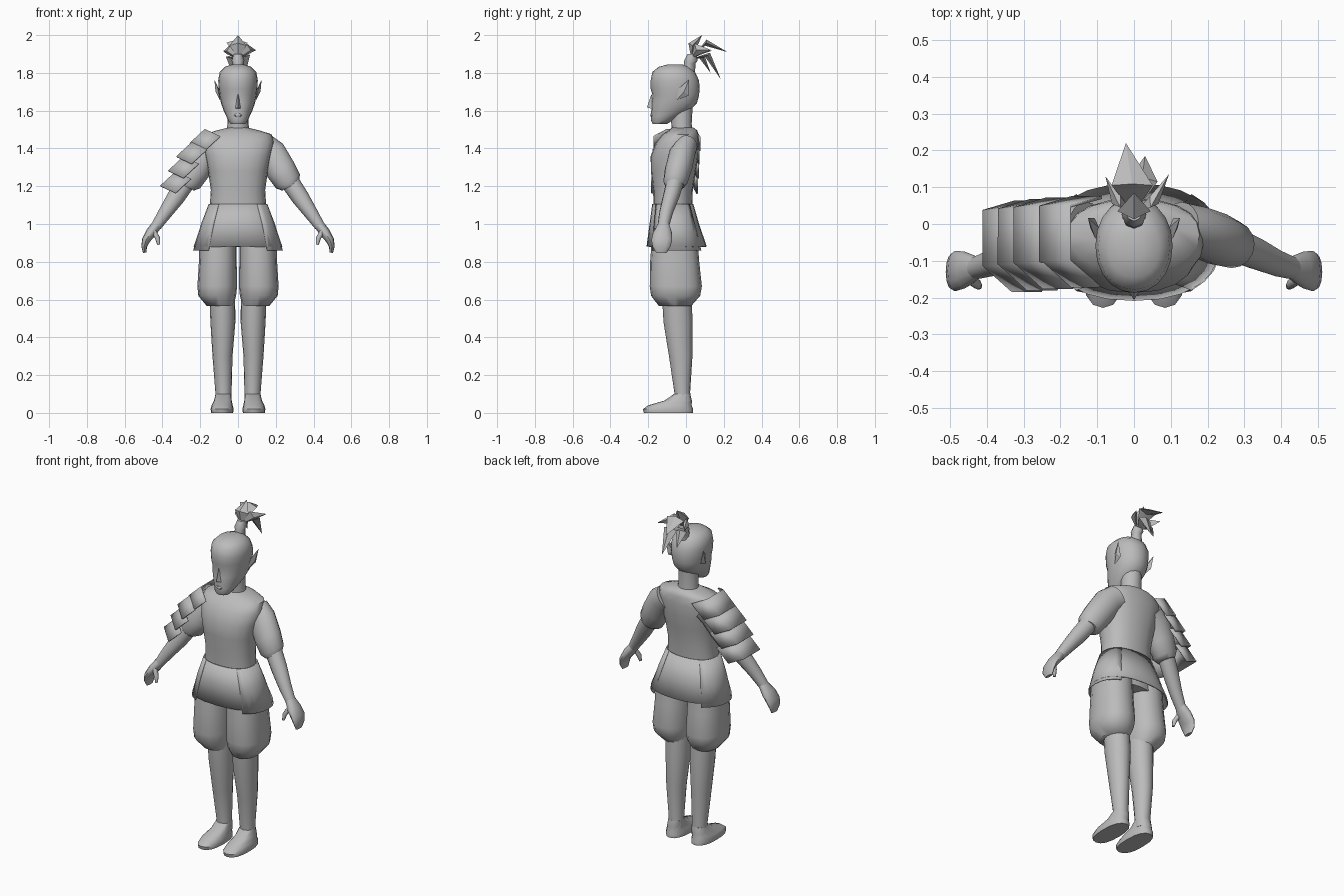
import bpy, bmesh, math
from mathutils import Vector

grey = bpy.data.materials.new("plain_grey")
grey.diffuse_color = (0.5, 0.5, 0.5, 1)
Y = Vector((0, 1, 0))


def finish(name, bm, mirror=False, thick=0, angle=50):
    bmesh.ops.recalc_face_normals(bm, faces=bm.faces[:])
    me = bpy.data.meshes.new(name)
    bm.to_mesh(me)
    bm.free()
    me.materials.append(grey)
    ob = bpy.data.objects.new(name, me)
    bpy.context.collection.objects.link(ob)
    bpy.ops.object.select_all(action='DESELECT')
    ob.select_set(True)
    bpy.context.view_layer.objects.active = ob
    bpy.ops.object.shade_smooth_by_angle(angle=math.radians(angle))
    if thick:
        m = ob.modifiers.new("thickness", 'SOLIDIFY')
        m.thickness = thick
        m.offset = 0
    if mirror:
        ob.modifiers.new("mirror", 'MIRROR')
    return ob


def tube(name, rings, n=16, power=2.0, level=False, caps=True, arc=None, **kw):
    """Loft of rings (x, y, z, half width, half depth); arc gives an open sheet."""
    bm = bmesh.new()
    pts = [Vector(r[:3]) for r in rings]
    loops = []
    for i, r in enumerate(rings):
        d = pts[min(i + 1, len(pts) - 1)] - pts[max(i - 1, 0)]
        u = Vector((1, 0, 0)) if level else d.cross(Y).normalized()
        loop = []
        for k in range(n):
            a = arc[0] + (arc[1] - arc[0]) * k / (n - 1) if arc else math.tau * k / n
            c, s = math.cos(a), math.sin(a)
            c = math.copysign(abs(c) ** (2 / power), c)
            s = math.copysign(abs(s) ** (2 / power), s)
            loop.append(bm.verts.new(pts[i] + u * (c * r[3]) + Y * (s * r[4])))
        loops.append(loop)
    for a, b in zip(loops, loops[1:]):
        for k in range(n - 1 if arc else n):
            j = (k + 1) % n
            bm.faces.new((a[k], a[j], b[j], b[k]))
    if caps and not arc:
        bm.faces.new(loops[0])
        bm.faces.new(loops[-1])
    return finish(name, bm, **kw)


def body(name, rows, **kw):
    """Level loft from rows (z, half width, front y, back y)."""
    return tube(name, [(0, (f + b) / 2, z, w, (b - f) / 2) for z, w, f, b in rows],
                level=True, **kw)


def blade(name, base, mid, tip, width, thick, **kw):
    """Pointed leaf with a ridge on both sides."""
    bm = bmesh.new()
    base, mid, tip, w, t = map(Vector, (base, mid, tip, width, thick))
    b, e = bm.verts.new(base), bm.verts.new(tip)
    ring = [bm.verts.new(mid + o) for o in (w, t, -w, -t)]
    for k in range(4):
        p, q = ring[k], ring[(k + 1) % 4]
        bm.faces.new((b, p, q))
        bm.faces.new((e, q, p))
    return finish(name, bm, angle=20, **kw)


# Tunic top
body("tunic_top", [(1.08, .150, -.172, .032), (1.18, .144, -.174, .036),
                   (1.28, .158, -.186, .052), (1.36, .175, -.187, .066),
                   (1.43, .190, -.160, .069), (1.475, .178, -.125, .066),
                   (1.495, .115, -.092, .060), (1.51, .055, -.075, .040)],
     n=20, power=2.3)

# Skirt with two lower side flaps
skirt = [(1.105, .150, -.176, .036), (1.0, .190, -.190, .066), (.88, .232, -.206, .107)]
body("tunic_skirt", skirt, n=24, power=2.3, caps=False, thick=.006)
flap = [(z - (.02 if i == 2 else 0), w + .003, f - .003, b + .003)
        for i, (z, w, f, b) in enumerate(skirt)]
for side, start in (("left", -.9), ("right", math.pi - .9)):
    body(side + "_skirt_flap", flap, n=9, power=2.3, arc=(start, start + 1.8), thick=.005)
body("hips", [(.88, .17, -.17, .06), (.98, .17, -.17, .05), (1.06, .14, -.16, .02)])

# Baggy shorts, calves and feet
tube("shorts_leg", [(.105, -.06, .93, .098, .12), (.107, -.06, .80, .100, .13),
                    (.110, -.054, .67, .105, .138), (.110, -.055, .62, .100, .130),
                    (.095, -.058, .565, .070, .085)], power=2.3, level=True, mirror=True)
tube("calf", [(.083, -.048, .60, .068, .078), (.080, -.042, .48, .066, .077),
              (.082, -.028, .30, .053, .062), (.077, -.020, .11, .043, .042),
              (.077, -.018, .05, .043, .045)], level=True, mirror=True)
tube("foot", [(.084, -.093, 0, .058, .130), (.084, -.095, .02, .061, .133),
              (.084, -.085, .04, .056, .115), (.080, -.042, .065, .047, .073),
              (.077, -.020, .10, .042, .043)], power=2.4, level=True, mirror=True)

# Sleeves, forearms and hands
tube("sleeve", [(.130, .000, 1.41, .075, .060), (.175, -.020, 1.375, .080, .070),
                (.225, -.040, 1.29, .080, .072), (.265, -.055, 1.225, .073, .065),
                (.278, -.058, 1.20, .050, .050)], mirror=True)
tube("forearm", [(.270, -.055, 1.23, .050, .048), (.330, -.080, 1.14, .047, .044),
                 (.385, -.105, 1.06, .037, .037), (.432, -.120, .99, .028, .031)],
     n=12, mirror=True)
tube("hand", [(.428, -.119, .997, .027, .031), (.460, -.125, .955, .028, .050),
              (.487, -.128, .915, .022, .055), (.497, -.130, .880, .015, .047),
              (.494, -.130, .848, .009, .028)], n=12, mirror=True)
tube("thumb", [(.448, -.148, .965, .014, .016), (.426, -.164, .925, .013, .014),
               (.420, -.170, .890, .007, .008)], n=8, mirror=True)

# Neck and head
body("neck", [(1.48, .062, -.075, .035), (1.53, .056, -.078, .030),
              (1.62, .055, -.085, .035)])
body("head", [(1.530, .038, -.176, -.100), (1.545, .050, -.184, -.075),
              (1.570, .062, -.184, -.030), (1.600, .076, -.184, .020),
              (1.640, .090, -.183, .058), (1.680, .098, -.177, .069),
              (1.715, .102, -.187, .072), (1.760, .105, -.187, .069),
              (1.805, .097, -.178, .048), (1.832, .070, -.145, .016),
              (1.845, .030, -.095, -.020)], n=20, power=2.1)
body("lips", [(1.566, .014, -.186, -.16), (1.575, .026, -.191, -.15),
              (1.584, .014, -.188, -.16)], n=10)

# Nose
nose = bmesh.new()
v = [nose.verts.new(p) for p in ((0, -.182, 1.69), (0, -.207, 1.617),
                                 (.020, -.172, 1.608), (-.020, -.172, 1.608))]
for f in ((0, 1, 2), (0, 3, 1), (1, 3, 2), (0, 2, 3)):
    nose.faces.new([v[i] for i in f])
finish("nose", nose)

# Pointed ears
blade("ear", (.096, -.050, 1.655), (.107, -.010, 1.70), (.125, .016, 1.765),
      (0, .026, -.020), (.012, 0, 0), mirror=True)

# Topknot: tie and leaf-shaped locks
tube("hair_tie", [(0, .012, 1.80, .034, .036), (0, .020, 1.850, .028, .030),
                  (0, .026, 1.865, .034, .036), (0, .032, 1.90, .022, .024)],
     n=8, level=True)
locks = [((0, .035, 1.945), (0, .085, 2.0), (.045, 0, 0), (0, -.022, .012)),
         ((-.005, .105, 1.960), (-.022, .220, 1.91), (.056, 0, 0), (0, .004, .016)),
         ((-.048, .065, 1.925), (-.078, .130, 1.915), (.010, -.020, .026), (.012, .01, .01)),
         ((.055, .065, 1.930), (.095, .135, 1.920), (.010, .020, -.026), (-.012, .01, .01)),
         ((.022, .115, 1.895), (.030, .185, 1.765), (.042, 0, 0), (0, .012, .012)),
         ((-.028, .085, 1.885), (-.030, .130, 1.80), (.036, 0, 0), (0, .012, .010))]
for i, (mid, tip, w, t) in enumerate(locks):
    blade(f"hair_lock_{i + 1}", (0, .028, 1.875), mid, tip, w, t)

# Overlapping shoulder plates on one arm
up, inward = Vector((.59, 0, .81)), Vector((.90, 0, -.42))
section = [(-.182, .088), (-.112, 0), (.036, 0), (.060, .095)]
for i, (x, z) in enumerate([(-.255, 1.425), (-.325, 1.355), (-.368, 1.28), (-.410, 1.20)]):
    bm = bmesh.new()
    low, top = [], []
    for y, depth in section:
        p = Vector((x, y + .004 * (3 - i), z)) + inward * depth
        low.append(bm.verts.new(p))
        top.append(bm.verts.new(p + up * .105 + inward * .022))
    for k in range(3):
        bm.faces.new((low[k], low[k + 1], top[k + 1], top[k]))
    finish(f"shoulder_plate_{i + 1}", bm, thick=.008, angle=15)
